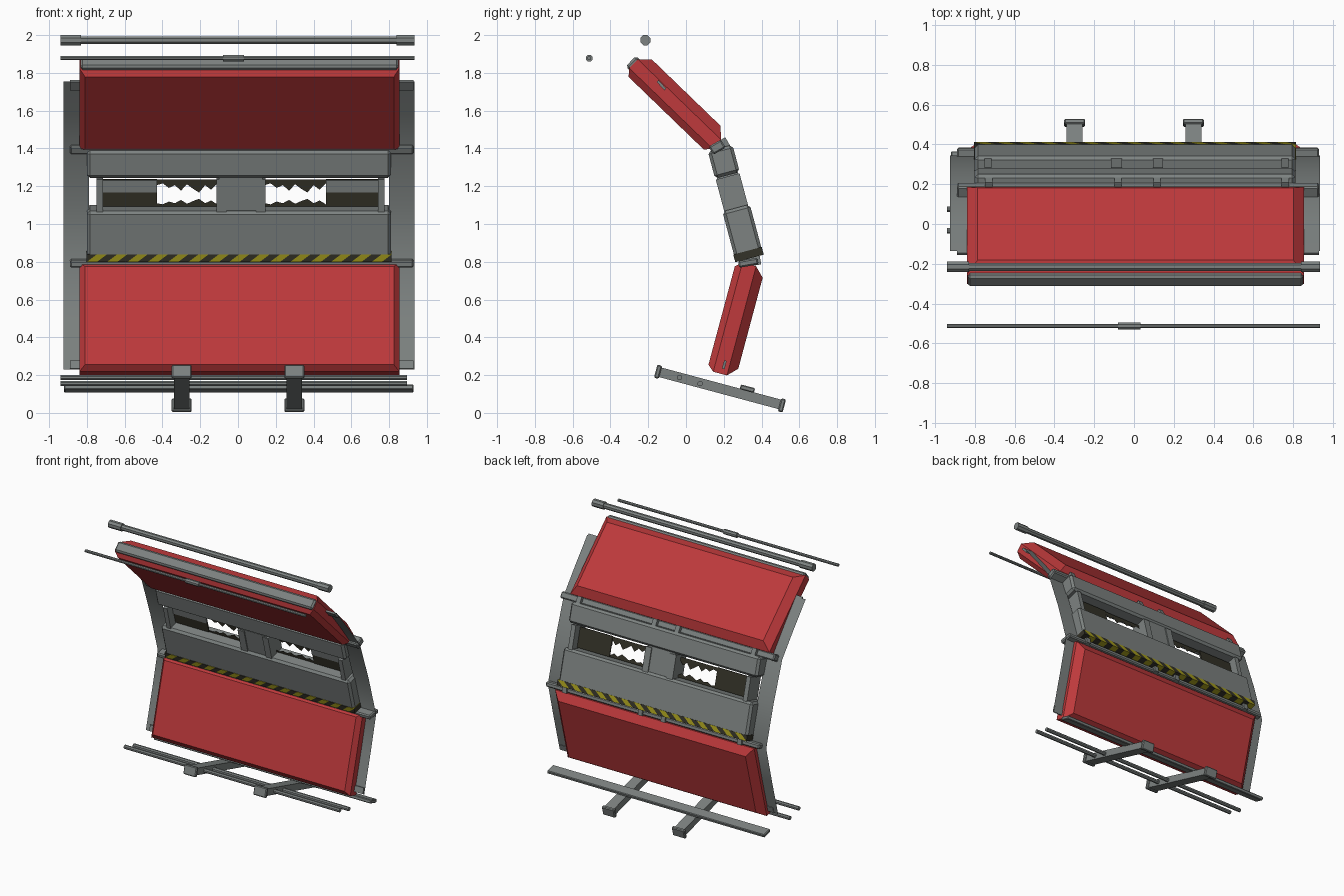
import bpy, bmesh, math
from mathutils import Vector, Matrix

if "Cube" in bpy.data.objects:
    bpy.data.objects.remove(bpy.data.objects["Cube"])


def material(name, rgb):
    m = bpy.data.materials.new(name)
    m.diffuse_color = (*rgb, 1)
    m.use_nodes = True
    m.node_tree.nodes["Principled BSDF"].inputs["Base Color"].default_value = m.diffuse_color
    return m


GREY = material("grey metal", (0.205, 0.225, 0.22))
RED = material("red paint", (0.52, 0.042, 0.045))
YELLOW = material("hazard yellow", (0.37, 0.33, 0.012))
DARK = material("dark grime", (0.034, 0.032, 0.021))


def finish(name, bm, mats, loc=(0, 0, 0), tilt=0, fix=True):
    if fix:
        bmesh.ops.recalc_face_normals(bm, faces=bm.faces)
    me = bpy.data.meshes.new(name)
    bm.to_mesh(me)
    bm.free()
    for m in mats:
        me.materials.append(m)
    ob = bpy.data.objects.new(name, me)
    ob.location = loc
    ob.rotation_euler.x = math.radians(tilt)
    bpy.context.collection.objects.link(ob)
    return ob


def box(name, x0, x1, y, z, depth, height, tilt=0, mat=GREY, bevel=0.0):
    bm = bmesh.new()
    bmesh.ops.create_cube(bm, size=1)
    bmesh.ops.scale(bm, vec=(x1 - x0, depth, height), verts=bm.verts)
    if bevel:
        bmesh.ops.bevel(bm, geom=bm.edges[:], offset=bevel, segments=1, affect='EDGES')
    return finish(name, bm, [mat], ((x0 + x1) / 2, y, z), tilt)


def slab(name, x0, x1, y, z, half_len, levels, tilt, mat):
    """Stack of rectangles from front to back: (offset, inset)."""
    bm = bmesh.new()
    hx = (x1 - x0) / 2
    rings = []
    for off, ins in levels:
        a, b = hx - ins, half_len - ins
        rings.append([bm.verts.new((sx * a, off, sz * b))
                      for sx, sz in ((-1, -1), (1, -1), (1, 1), (-1, 1))])
    for r, s in zip(rings, rings[1:]):
        for i in range(4):
            bm.faces.new((r[i], r[(i + 1) % 4], s[(i + 1) % 4], s[i]))
    bm.faces.new(rings[0])
    bm.faces.new(rings[-1])
    return finish(name, bm, [mat], ((x0 + x1) / 2, y, z), tilt)


def rod(name, x0, x1, y, z, r, sides=8):
    bm = bmesh.new()
    turn = Matrix.Rotation(math.pi / 2, 4, 'Y') @ Matrix.Rotation(math.pi / sides, 4, 'Z')
    bmesh.ops.create_cone(bm, cap_ends=True, segments=sides, radius1=r, radius2=r,
                          depth=x1 - x0, matrix=turn)
    return finish(name, bm, [GREY], ((x0 + x1) / 2, y, z))


# Red panels with chamfered backs
slab("upper_panel", -0.84, 0.855, -0.052, 1.641, 0.307,
     [(-0.076, 0.03), (-0.04, 0), (0.025, 0), (0.076, 0.055)], 46, RED)
slab("lower_panel", -0.84, 0.855, 0.265, 0.495, 0.299,
     [(-0.079, 0.03), (-0.045, 0), (0.03, 0), (0.079, 0.05)], -15, RED)
box("upper_panel_cap", -0.835, 0.85, -0.278, 1.848, 0.078, 0.04, 46, GREY, 0.012)

# Middle section: two beams joined by posts
MID = 15
box("upper_beam", -0.80, 0.81, 0.20, 1.33, 0.135, 0.15, MID, GREY, 0.016)
box("lower_beam", -0.80, 0.81, 0.30, 0.955, 0.15, 0.27, MID, GREY, 0.016)
box("centre_post", -0.10, 0.13, 0.245, 1.16, 0.115, 0.21, MID)
for i, (a, b) in enumerate(((-0.75, -0.715), (-0.115, -0.06), (0.095, 0.145), (0.74, 0.775))):
    box(f"post_rib_{i}", a, b, 0.245, 1.16, 0.13, 0.19, MID)

# Hazard stripe band round the foot of the lower beam
bm = bmesh.new()
x0, x1, n, h, d = -0.803, 0.813, 31, 0.042, 0.078
step = (x1 - x0) / (n - 1)
for i in range(n):
    rows = []
    for zz, skew in ((-h / 2, -step / 2), (h / 2, step / 2)):
        for yy in (-d, d):
            rows.append([bm.verts.new((min(max(x0 + (i + k - 0.5) * step + skew, x0), x1), yy, zz))
                         for k in (0, 1)])
    fb, bb, ft, bt = rows
    quads = [(fb[0], fb[1], ft[1], ft[0]), (bb[1], bb[0], bt[0], bt[1]),
             (fb[1], fb[0], bb[0], bb[1]), (ft[0], ft[1], bt[1], bt[0])]
    if i < 2:
        quads.append((bb[0], fb[0], ft[0], bt[0]))
    if i > n - 3:
        quads.append((fb[1], bb[1], bt[1], ft[1]))
    for q in quads:
        bm.faces.new(q).material_index = i % 2
bmesh.ops.dissolve_degenerate(bm, dist=1e-5, edges=bm.edges)
finish("hazard_band", bm, [DARK, YELLOW], (0, 0.331, 0.838), MID, fix=False)

# Window rollers and ragged grime plates in the two openings
for side, a, b in (("left", -0.715, -0.43), ("right", 0.465, 0.74)):
    box(f"{side}_roller_dark", a, b, 0.245, 1.165, 0.008, 0.15, MID, DARK)
    box(f"{side}_roller_face", a, b, 0.230, 1.20, 0.008, 0.065, MID, GREY)
ragged = (0.03, 0.02, 0.045, 0.03, 0.06, 0.025, 0.05, 0.07, 0.03, 0.055, 0.02)
for side, a, b in (("left", -0.43, -0.11), ("right", 0.14, 0.465)):
    bm = bmesh.new()
    for base, sgn, gain in ((0.072, -1, 1.0), (-0.075, 1, 0.6)):
        pts = [(a + (b - a) * i / 10, v * gain) for i, v in enumerate(ragged)]
        for (xa, va), (xb, vb) in zip(pts, pts[1:]):
            bm.faces.new([bm.verts.new((x, 0, z)) for x, z in
                          ((xa, base), (xb, base), (xb, base + sgn * vb), (xa, base + sgn * va))])
    finish(f"{side}_grime", bm, [DARK], (0, 0.245, 1.165), MID)

# Hinge bars with tabs
box("upper_hinge_bar", -0.89, 0.93, 0.165, 1.407, 0.075, 0.05, 30, GREY, 0.008)
box("lower_hinge_bar", -0.89, 0.93, 0.330, 0.795, 0.105, 0.036, 10, GREY, 0.008)
for i, x in enumerate((-0.73, -0.08, 0.115, 0.76)):
    box(f"upper_hinge_tab_{i}", x - 0.018, x + 0.018, 0.19, 1.42, 0.07, 0.05, 30)
    box(f"lower_hinge_tab_{i}", x - 0.018, x + 0.018, 0.345, 0.80, 0.10, 0.045, 10)

# Thin bent side sheets with end tabs
path = ((-0.135, 1.755), (0.01, 1.58), (0.15, 1.40), (0.255, 1.10), (0.345, 0.79),
        (0.275, 0.51), (0.20, 0.23))
for side, a, b, t in (("left", -0.925, -0.79, (-0.89, -0.80)), ("right", 0.80, 0.935, (0.80, 0.93))):
    bm = bmesh.new()
    rows = [[bm.verts.new((x, y, z)) for x in (a, b)] for y, z in path]
    for r, s in zip(rows, rows[1:]):
        bm.faces.new((r[0], s[0], s[1], r[1])).smooth = True
    finish(f"{side}_sheet", bm, [GREY], fix=False)
    box(f"{side}_upper_tab", *t, -0.13, 1.735, 0.014, 0.06, 42)
    box(f"{side}_lower_tab", *t, 0.203, 0.255, 0.014, 0.045, -15)

# Loose rods above
rod("top_rod", -0.85, 0.85, -0.215, 1.973, 0.022)
rod("top_rod_left_cap", -0.94, -0.83, -0.215, 1.973, 0.029)
rod("top_rod_right_cap", 0.84, 0.935, -0.215, 1.973, 0.029)
rod("thin_rod", -0.94, 0.935, -0.512, 1.878, 0.011)
rod("thin_rod_sleeve", -0.08, 0.032, -0.512, 1.878, 0.019)

# Sloping base frame: two arms with end caps, a rear bar and two thin rods
for side, x in (("left", -0.298), ("right", 0.298)):
    box(f"{side}_arm", x - 0.04, x + 0.04, 0.18, 0.13, 0.67, 0.052, -15)
    box(f"{side}_arm_front_cap", x - 0.053, x + 0.053, -0.148, 0.218, 0.026, 0.072, -15, GREY, 0.006)
    box(f"{side}_arm_rear_cap", x - 0.053, x + 0.053, 0.508, 0.040, 0.026, 0.072, -15, GREY, 0.006)
box("rear_bar", -0.92, 0.93, 0.325, 0.128, 0.078, 0.026, -15, GREY, 0.005)
rod("front_rod", -0.94, 0.895, -0.035, 0.187, 0.015)
rod("middle_rod", -0.94, 0.895, 0.075, 0.155, 0.015)
